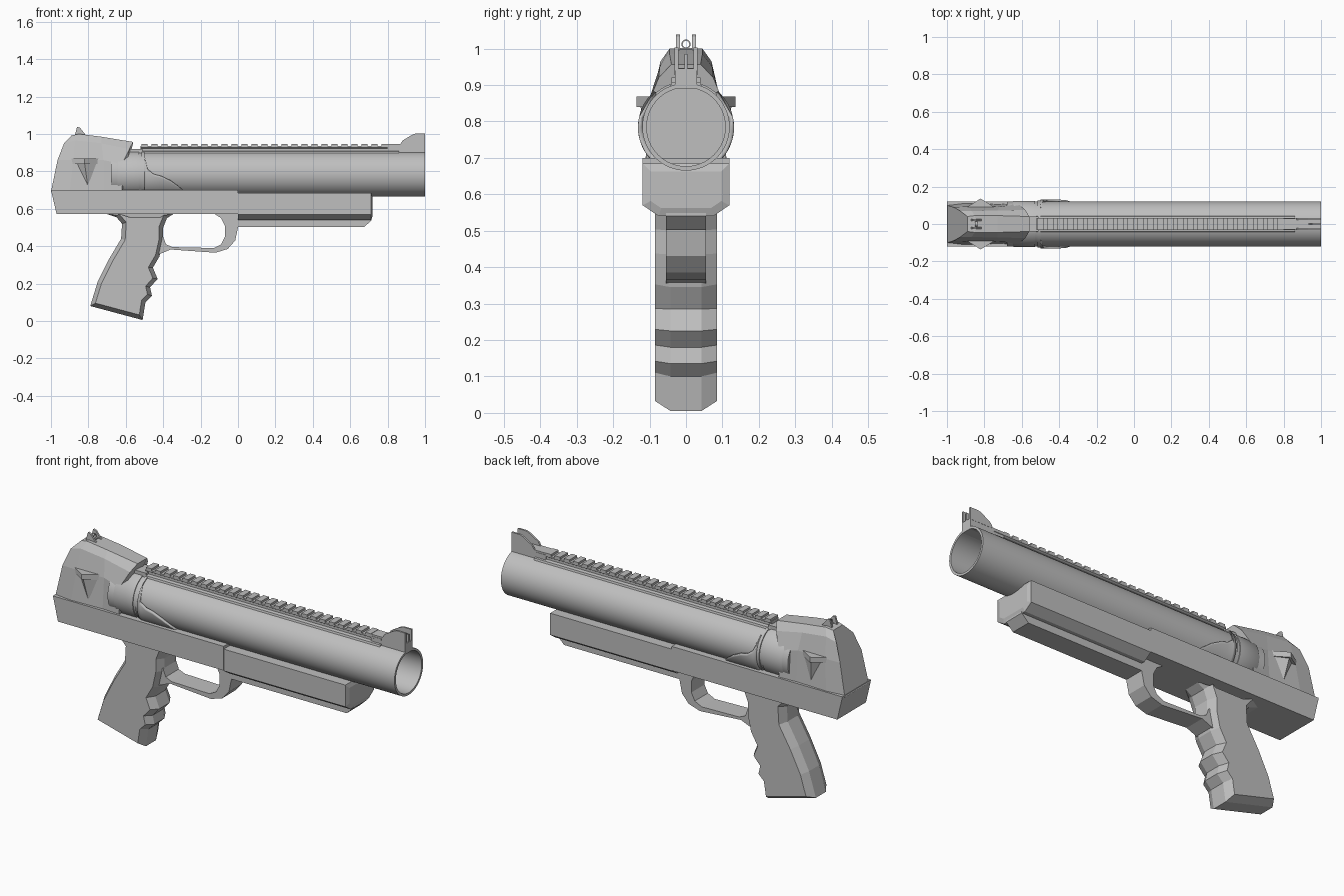
import bpy, bmesh
from math import sin, cos, pi, asin, radians
from mathutils import Vector

cube = bpy.data.objects.get("Cube")
if cube:
    bpy.data.objects.remove(cube, do_unlink=True)

GREY = (0.52, 0.52, 0.52, 1)
mat = bpy.data.materials.new("plain grey metal")
mat.use_nodes = True
mat.diffuse_color = GREY
mat.node_tree.nodes["Principled BSDF"].inputs["Base Color"].default_value = GREY

BORE_Z = 0.785


def finish(name, bm, smooth=False):
    bmesh.ops.recalc_face_normals(bm, faces=bm.faces)
    me = bpy.data.meshes.new(name)
    bm.to_mesh(me)
    bm.free()
    ob = bpy.data.objects.new(name, me)
    bpy.context.collection.objects.link(ob)
    me.materials.append(mat)
    if smooth:
        bpy.ops.object.select_all(action='DESELECT')
        ob.select_set(True)
        bpy.context.view_layer.objects.active = ob
        bpy.ops.object.shade_smooth_by_angle(angle=radians(35))
    return ob


def prism(name, outline, axis, a, b, inset=0, depth=0, caps="both"):
    """Extrude an outline along an axis from a to b, with optional chamfered caps."""
    bm = bmesh.new()
    put = (lambda u, z, t: (u, t, z)) if axis == "y" else (lambda u, z, t: (t, u, z))
    rings = [[bm.verts.new(put(u, z, t)) for u, z in outline] for t in (a, b)]
    n = len(outline)
    for i in range(n):
        j = (i + 1) % n
        bm.faces.new((rings[0][i], rings[0][j], rings[1][j], rings[1][i]))
    ends = [bm.faces.new(r) for r in rings]
    bmesh.ops.recalc_face_normals(bm, faces=bm.faces)
    if inset:
        for f in ends if caps == "both" else ends[1:]:
            bmesh.ops.inset_region(bm, faces=[f], thickness=inset, depth=depth,
                                   use_even_offset=True)
    return finish(name, bm)


def box(name, x0, x1, y0, y1, z0, z1):
    return prism(name, [(x0, z0), (x1, z0), (x1, z1), (x0, z1)], "y", y0, y1)


def lathe(name, profile, z, segs=64):
    """Revolve a closed (x, radius) profile about the bore axis."""
    bm = bmesh.new()
    rings = []
    for k in range(segs):
        t = 2 * pi * k / segs
        rings.append([bm.verts.new((x, r * cos(t), z + r * sin(t))) for x, r in profile])
    for k in range(segs):
        p, q = rings[k], rings[(k + 1) % segs]
        for i in range(len(profile)):
            j = (i + 1) % len(profile)
            bm.faces.new((p[i], p[j], q[j], q[i]))
    bmesh.ops.remove_doubles(bm, verts=bm.verts, dist=1e-5)
    return finish(name, bm, True)


def mirrored(half):
    return half + [(-y, z) for y, z in reversed(half)]


# Barrel with deep bore, and the collar behind it
lathe("barrel", [(-0.68, 0), (-0.68, 0.12), (1, 0.12), (1, 0.108), (-0.48, 0.108),
                 (-0.48, 0)], BORE_Z)
lathe("barrel_collar", [(-0.515, 0.11), (-0.515, 0.125), (-0.5, 0.125), (-0.5, 0.11)], BORE_Z)
lathe("slide_collar", [(-0.66, 0.11), (-0.64, 0.124), (-0.53, 0.124), (-0.53, 0.11)], BORE_Z)

# Swept fairings hugging the barrel on both sides
fairing_top = [(-0.5, 0.88), (-0.485, 0.81), (-0.45, 0.785), (-0.41, 0.775),
               (-0.36, 0.75), (-0.32, 0.72), (-0.285, 0.69)]
for side, label in ((1, "left"), (-1, "right")):
    bm = bmesh.new()
    rows = []
    for x, top in fairing_top:
        lo, hi = (asin((z - BORE_Z) / 0.126) for z in (0.685, top))
        angles = [lo + (hi - lo) * k / 10 for k in range(11)]
        rows.append([bm.verts.new((x, side * 0.126 * cos(t), BORE_Z + 0.126 * sin(t)))
                     for t in angles])
    for p, q in zip(rows, rows[1:]):
        for i in range(10):
            bm.faces.new((p[i], p[i + 1], q[i + 1], q[i]))
    ob = finish(label + "_fairing", bm, True)
    mod = ob.modifiers.new("thickness", 'SOLIDIFY')
    mod.thickness = 0.012
    mod.offset = 0

# Slide lofted from rear to front
stations = [
    [(-1, 0.1, 0.69), (-0.965, 0.09, 0.86), (-0.93, 0.07, 0.95), (-0.89, 0.04, 0.992)],
    [(-0.9, 0.112, 0.69), (-0.88, 0.094, 0.86), (-0.87, 0.07, 0.965), (-0.85, 0.045, 1.0)],
    [(-0.72, 0.105, 0.69), (-0.72, 0.092, 0.86), (-0.73, 0.072, 0.95), (-0.73, 0.045, 0.985)],
    [(-0.62, 0.11, 0.69), (-0.62, 0.108, 0.84), (-0.58, 0.075, 0.92), (-0.56, 0.04, 0.957)],
]
bm = bmesh.new()
rings = []
for st in stations:
    pts = st + [(x, -y, z) for x, y, z in reversed(st)]
    rings.append([bm.verts.new(p) for p in pts])
for p, q in zip(rings, rings[1:]):
    for i in range(8):
        j = (i + 1) % 8
        bm.faces.new((p[i], p[j], q[j], q[i]))
bm.faces.new(rings[0])
bm.faces.new(rings[-1])
finish("slide", bm)

# Cocking ears: a flat triangular tab with a tapering support below
for side, label in ((1, "left"), (-1, "right")):
    bm = bmesh.new()
    tri = [(-0.91, 0.08), (-0.73, 0.08), (-0.82, 0.136)]
    top, low = ([bm.verts.new((x, side * y, z)) for x, y in tri] for z in (0.868, 0.84))
    for i in range(3):
        j = (i + 1) % 3
        bm.faces.new((top[i], top[j], low[j], low[i]))
    bm.faces.new(top)
    bm.faces.new(low)
    finish(label + "_cocking_ear", bm)
    bm = bmesh.new()
    base = [bm.verts.new((x, side * y, 0.842))
            for x, y in ((-0.88, 0.08), (-0.73, 0.08), (-0.82, 0.125))]
    tip = bm.verts.new((-0.8, side * 0.1, 0.7))
    for i in range(3):
        bm.faces.new((base[i], base[(i + 1) % 3], tip))
    bm.faces.new(base)
    finish(label + "_ear_support", bm)

# Frame and fore-end
prism("frame", [(-1, 0.7), (0, 0.7), (0, 0.572), (-0.97, 0.572)], "y", -0.12, 0.12)
prism("fore_end", mirrored([(0.119, 0.685), (0.119, 0.57), (0.075, 0.54)]), "x",
      0, 0.712, 0.022, 0.008, "front")
prism("fore_end_rail", [(-0.03, 0.56), (0.715, 0.56), (0.715, 0.54), (0.675, 0.502),
                        (-0.03, 0.502)], "y", -0.055, 0.055)

# Grip with finger grooves and chamfered sides
prism("grip", [(-0.71, 0.575), (-0.65, 0.555), (-0.62, 0.52), (-0.625, 0.44), (-0.69, 0.33),
               (-0.75, 0.21), (-0.79, 0.08), (-0.51, 0.005), (-0.495, 0.1), (-0.46, 0.135),
               (-0.47, 0.18), (-0.43, 0.225), (-0.455, 0.285), (-0.42, 0.345),
               (-0.4, 0.435), (-0.4, 0.5), (-0.38, 0.55), (-0.34, 0.575)],
      "y", -0.042, 0.042, 0.022, 0.043)

# Trigger guard
prism("trigger_guard", [(0, 0.575), (0, 0.5), (-0.015, 0.43), (-0.055, 0.385), (-0.12, 0.365),
                        (-0.36, 0.382), (-0.45, 0.345), (-0.45, 0.45), (-0.4, 0.45),
                        (-0.385, 0.41), (-0.35, 0.395), (-0.13, 0.39), (-0.09, 0.41),
                        (-0.07, 0.45), (-0.07, 0.51), (-0.09, 0.55), (-0.13, 0.575)],
      "y", -0.055, 0.055)

# Top rail with a row of cross ribs
prism("rail_base", mirrored([(0.045, 0.89), (0.04, 0.907), (0.022, 0.91), (0.022, 0.922),
                             (0.032, 0.928), (0.032, 0.936)]), "x", -0.52, 0.86)
box("rail_rear_block", -0.58, -0.51, -0.04, 0.04, 0.88, 0.92)
bm = bmesh.new()
for k in range(25):
    x = -0.5 + k * 0.0535
    geo = bmesh.ops.create_cube(bm, size=1)
    for v in geo["verts"]:
        v.co = Vector((x + v.co.x * 0.032, v.co.y * 0.064, 0.94 + v.co.z * 0.014))
finish("rail_ribs", bm)

# Front sight: ramp, two wings and a thin blade
box("front_sight_base", 0.8, 1, -0.03, 0.03, 0.89, 0.945)
wing = [(0.865, 0.94), (0.88, 0.965), (0.93, 0.995), (0.95, 1.003), (1, 1.003), (1, 0.94)]
for y, label in ((0.026, "left"), (-0.026, "right")):
    prism(label + "_front_sight_wing", wing, "y", y - 0.005, y + 0.005)
prism("front_sight_blade", [(0.93, 0.94), (0.96, 0.985), (1, 0.985), (1, 0.94)],
      "y", -0.004, 0.004)

# Rear sight: two posts, a crossbar and a peep ring
post = [(-0.875, 0.985), (-0.86, 1.038), (-0.845, 1.033), (-0.81, 0.99)]
for y, label in ((0.022, "left"), (-0.022, "right")):
    prism(label + "_rear_sight_post", post, "y", y - 0.005, y + 0.005)
box("rear_sight_bar", -0.855, -0.83, -0.022, 0.022, 0.985, 1.002)
lathe("rear_sight_ring", [(-0.85, 0.009), (-0.85, 0.013), (-0.838, 0.013), (-0.838, 0.009)],
      1.012, 20)
